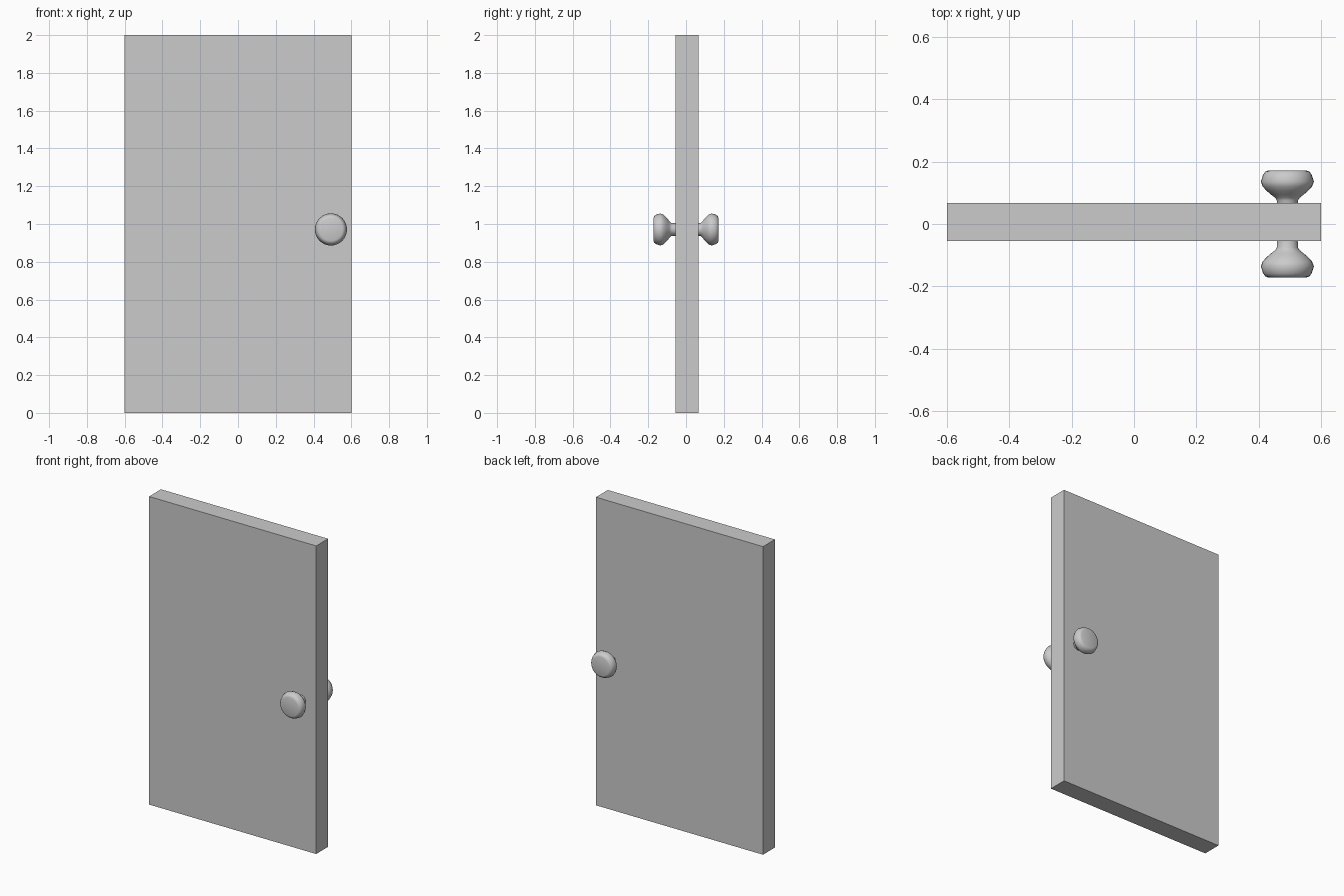
import bpy, bmesh, math

if "Cube" in bpy.data.objects:
    bpy.data.objects.remove(bpy.data.objects["Cube"])

DOOR_FRONT, DOOR_BACK = -0.055, 0.067   # door faces
KNOB_X, KNOB_Z, TIP = 0.492, 0.971, 0.172

# (distance from the knob tip, radius)
PROFILE = [(0, 0.060), (0.004, 0.071), (0.014, 0.078), (0.036, 0.085),
           (0.052, 0.079), (0.066, 0.066), (0.078, 0.052), (0.088, 0.039),
           (0.096, 0.034), (0.125, 0.033)]
SIDES = 32


def make_object(name, bm):
    bmesh.ops.recalc_face_normals(bm, faces=bm.faces[:])
    mesh = bpy.data.meshes.new(name)
    bm.to_mesh(mesh)
    bm.free()
    obj = bpy.data.objects.new(name, mesh)
    bpy.context.collection.objects.link(obj)
    return obj


def knob(name, side):
    # Lathe the profile about the y axis
    bm = bmesh.new()
    rings = []
    for d, r in PROFILE:
        rings.append([bm.verts.new((KNOB_X + r * math.cos(a),
                                    side * (TIP - d),
                                    KNOB_Z + r * math.sin(a)))
                      for a in (2 * math.pi * i / SIDES for i in range(SIDES))])
    for a, b in zip(rings, rings[1:]):
        for i in range(SIDES):
            j = (i + 1) % SIDES
            bm.faces.new((a[i], a[j], b[j], b[i]))
    bm.faces.new(rings[0])
    bm.faces.new(rings[-1])
    obj = make_object(name, bm)
    bpy.ops.object.select_all(action='DESELECT')
    obj.select_set(True)
    bpy.context.view_layer.objects.active = obj
    bpy.ops.object.shade_smooth_by_angle(angle=math.radians(50))


# Door slab
bm = bmesh.new()
bmesh.ops.create_cube(bm, size=1)
bmesh.ops.scale(bm, vec=(1.2, DOOR_BACK - DOOR_FRONT, 2), verts=bm.verts)
bmesh.ops.translate(bm, vec=(0, (DOOR_FRONT + DOOR_BACK) / 2, 1), verts=bm.verts)
make_object("door_panel", bm)

# Knobs on both faces
knob("front_knob", -1)
knob("back_knob", 1)
